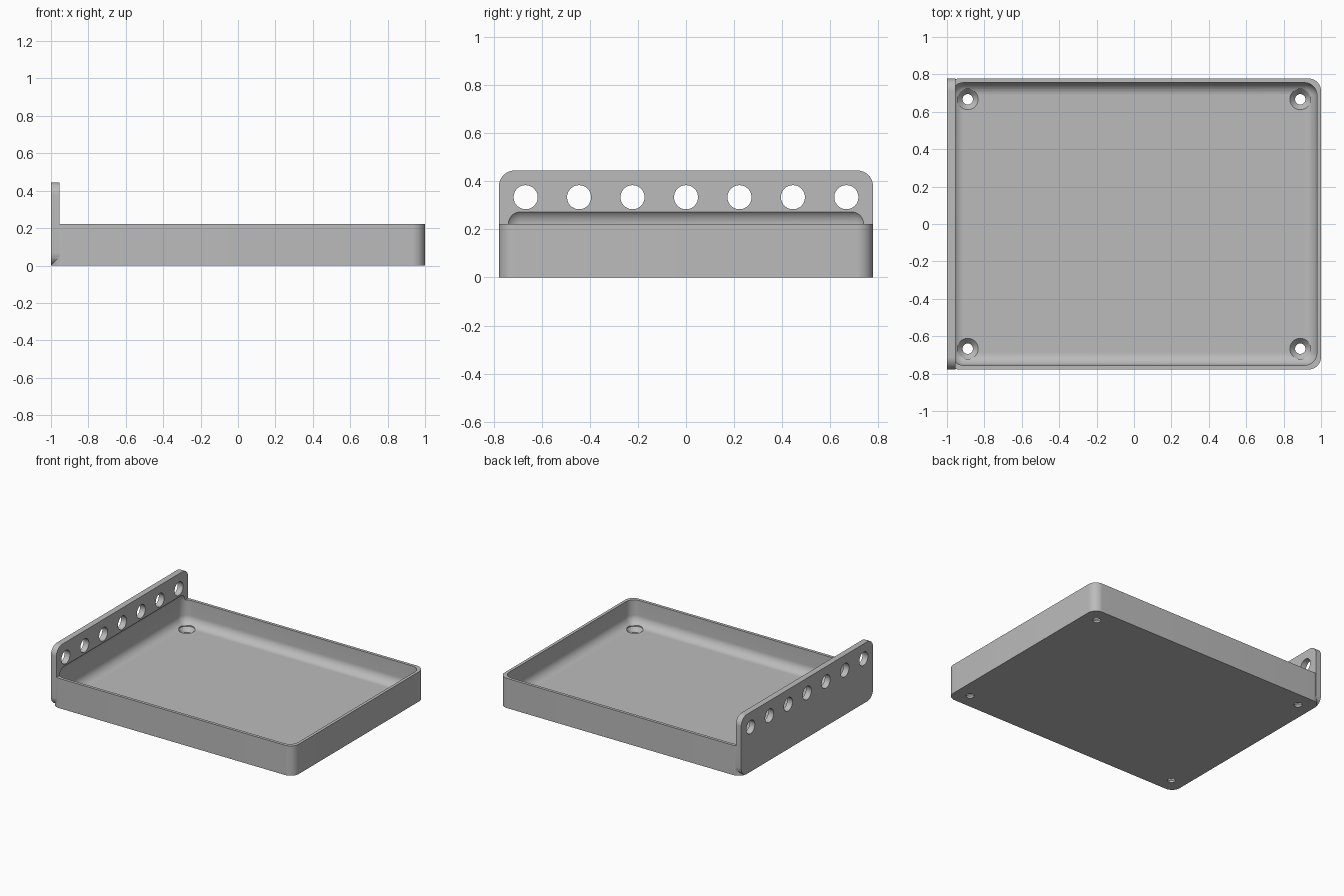
import bpy
import bmesh
from math import cos, sin, pi, radians
from mathutils import Matrix, Vector

if "Cube" in bpy.data.objects:
    bpy.data.objects.remove(bpy.data.objects["Cube"])

MM = 2 / 90            # the tray is 90 units long
ROUND = 3 * MM         # shared corner radius


def make_object(name, bm):
    bmesh.ops.recalc_face_normals(bm, faces=bm.faces[:])
    mesh = bpy.data.meshes.new(name)
    bm.to_mesh(mesh)
    bm.free()
    obj = bpy.data.objects.new(name, mesh)
    bpy.context.collection.objects.link(obj)
    return obj


def rounded_box(name, low, high, axis=None):
    """Box with rounded edges: those along one axis, or all of them."""
    low, high = Vector(low) * MM, Vector(high) * MM
    bm = bmesh.new()
    bmesh.ops.create_cube(bm, size=1)
    for v in bm.verts:
        v.co = Vector([low[i] if v.co[i] < 0 else high[i] for i in range(3)])
    edges = [e for e in bm.edges if axis is None or
             abs((e.verts[0].co - e.verts[1].co).normalized()[axis]) > 0.9]
    bmesh.ops.bevel(bm, geom=edges, offset=ROUND, segments=12, profile=0.5,
                    affect='EDGES')
    return make_object(name, bm)


def spindle(name, profile, matrix, sides=48):
    """Closed turned solid from (radius, height) pairs."""
    bm = bmesh.new()
    rings = [[bm.verts.new((r * MM * cos(2 * pi * i / sides),
                            r * MM * sin(2 * pi * i / sides), h * MM))
              for i in range(sides)] for r, h in profile]
    for a, b in zip(rings, rings[1:]):
        for i in range(sides):
            j = (i + 1) % sides
            bm.faces.new((a[i], a[j], b[j], b[i]))
    bm.faces.new(rings[0])
    bm.faces.new(rings[-1])
    bm.transform(matrix)
    return make_object(name, bm)


def combine(target, tool, operation):
    tool.hide_render = True
    mod = target.modifiers.new(tool.name, 'BOOLEAN')
    mod.operation = operation
    mod.solver = 'EXACT'
    mod.object = tool
    bpy.context.view_layer.objects.active = target
    bpy.ops.object.modifier_apply(modifier=mod.name)
    bpy.data.objects.remove(tool)


# Tray block and upright mounting plate joined into one body
tray = rounded_box("mounting_tray", (-45, -35, 0), (45, 35, 10), axis=2)
plate = rounded_box("upright_plate", (-45, -35, 0), (-43, 35, 20), axis=0)
combine(tray, plate, 'UNION')

# Hollow with filleted edges, reaching slightly into the plate
hollow = rounded_box("hollow_cutter", (-44, -34, 2), (44, 34, 13))
combine(tray, hollow, 'DIFFERENCE')

# Row of holes through the plate
for k in range(-3, 4):
    place = Matrix.Translation(Vector((-44, 10 * k, 15)) * MM) @ Matrix.Rotation(pi / 2, 4, 'Y')
    hole = spindle("plate_hole_cutter", [(2.25, -3), (2.25, 3)], place)
    combine(tray, hole, 'DIFFERENCE')

# Countersunk screw holes in the floor corners
for sx in (-1, 1):
    for sy in (-1, 1):
        place = Matrix.Translation(Vector((40 * sx, 30 * sy, 0)) * MM)
        screw = spindle("screw_hole_cutter",
                        [(1.25, -2), (1.25, 0.6), (2.5, 2), (2.5, 5)], place)
        combine(tray, screw, 'DIFFERENCE')

# Plain grey finish
grey = bpy.data.materials.new("light_grey")
grey.use_nodes = True
colour = (0.5, 0.5, 0.5, 1)
grey.diffuse_color = colour
grey.node_tree.nodes["Principled BSDF"].inputs["Base Color"].default_value = colour
tray.data.materials.clear()
tray.data.materials.append(grey)
for face in tray.data.polygons:
    face.material_index = 0

# Smooth fillets with crisp edges
bpy.ops.object.select_all(action='DESELECT')
tray.select_set(True)
bpy.context.view_layer.objects.active = tray
bpy.ops.object.shade_smooth_by_angle(angle=radians(30))
